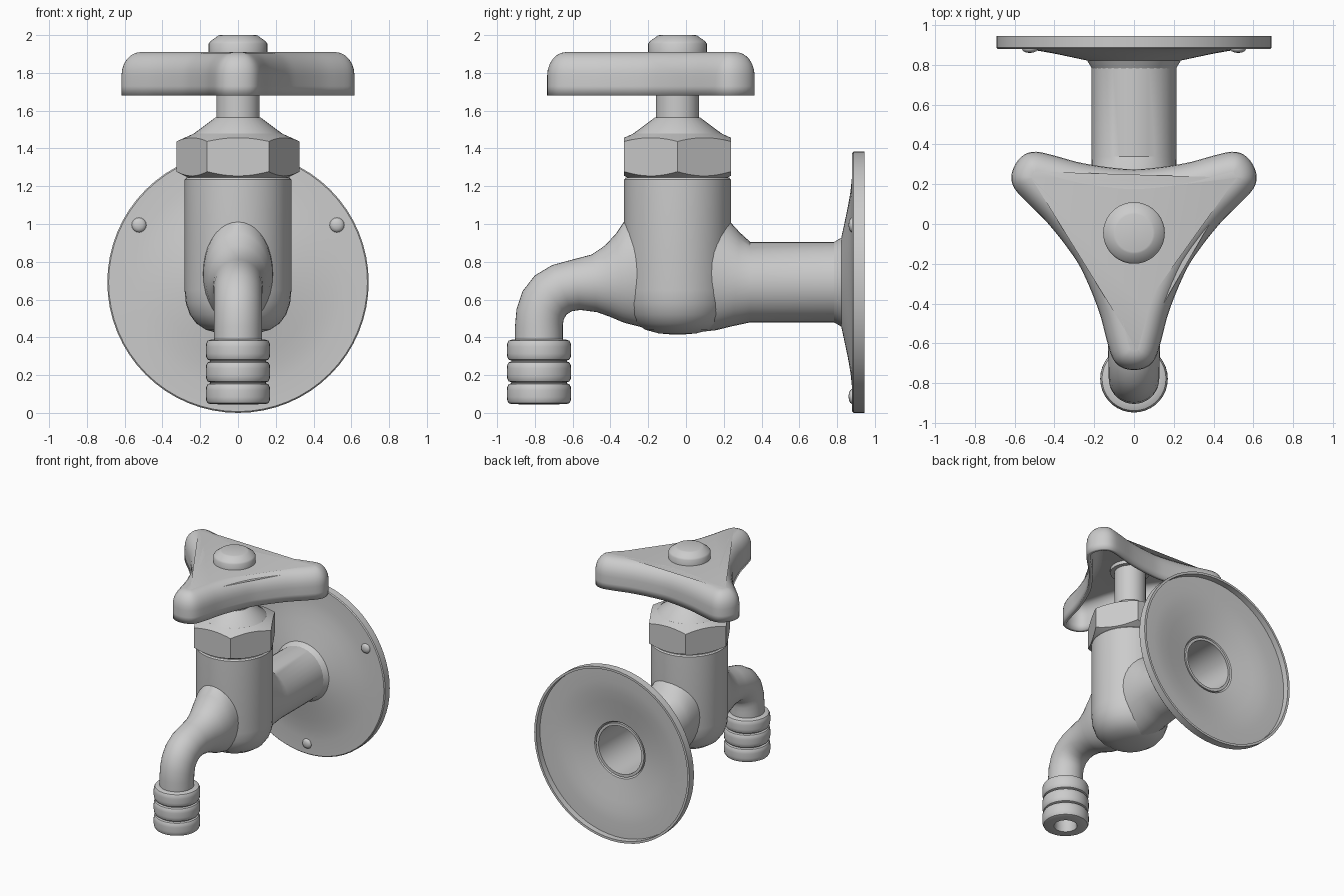
import bpy, bmesh
from math import cos, sin, pi, radians
from mathutils import Vector, Matrix

if "Cube" in bpy.data.objects:
    bpy.data.objects.remove(bpy.data.objects["Cube"])

AXIS_Y = -0.045      # upright axis of the valve
WALL_Z = 0.692       # height of the wall pipe axis
SPOUT_Y = -0.778     # axis of the hose end
SEG = 36


def loft(name, rings, closed=False, cap_start=True, cap_end=True, angle=35):
    """Skin a list of equal-length point rings."""
    bm = bmesh.new()
    rows = [[bm.verts.new(p) for p in ring] for ring in rings]
    pairs = list(zip(rows, rows[1:]))
    if closed:
        pairs.append((rows[-1], rows[0]))
    for a, b in pairs:
        n = len(a)
        for i in range(n):
            j = (i + 1) % n
            bm.faces.new((a[i], a[j], b[j], b[i]))
    if not closed and cap_start:
        bm.faces.new(rows[0])
    if not closed and cap_end:
        bm.faces.new(rows[-1])
    bmesh.ops.recalc_face_normals(bm, faces=bm.faces)
    mesh = bpy.data.meshes.new(name)
    bm.to_mesh(mesh)
    bm.free()
    obj = bpy.data.objects.new(name, mesh)
    bpy.context.collection.objects.link(obj)
    bpy.ops.object.select_all(action='DESELECT')
    obj.select_set(True)
    bpy.context.view_layer.objects.active = obj
    bpy.ops.object.shade_smooth_by_angle(angle=radians(angle))
    return obj


def circle(n=SEG):
    return [(cos(2 * pi * i / n), sin(2 * pi * i / n)) for i in range(n)]


def upright(name, profile, y=AXIS_Y, n=SEG, **kw):
    """Turn a (radius, z) profile about a vertical axis."""
    return loft(name, [[(r * c, y + r * s, z) for c, s in circle(n)]
                       for r, z in profile], **kw)


def wallward(profile, x=0, z=WALL_Z, n=SEG):
    """Rings of a (radius, y) profile about an axis along y."""
    return [[(x + r * c, y, z + r * s) for c, s in circle(n)] for r, y in profile]


def section(top, bottom, half_width):
    """Ellipse spanning two (y, z) points on the centre plane."""
    t, b = Vector((0, *top)), Vector((0, *bottom))
    mid, up = (t + b) / 2, (t - b) / 2
    return [mid + up * s + Vector((half_width * c, 0, 0)) for c, s in circle()]


# Valve body with rounded base
upright("valve_body", [(0.03, 0.415), (0.1, 0.421), (0.17, 0.44), (0.22, 0.473),
                       (0.255, 0.52), (0.276, 0.58), (0.283, 0.65),
                       (0.283, 1.235), (0.274, 1.245)])

# Spout: flared at the body, bending down to the hose end
loft("spout", [section(*s) for s in (
    ((-0.25, 1.04), (-0.10, 0.43), 0.19),
    ((-0.33, 1.01), (-0.24, 0.455), 0.183),
    ((-0.37, 0.95), (-0.33, 0.478), 0.172),
    ((-0.43, 0.885), (-0.40, 0.508), 0.155),
    ((-0.50, 0.838), (-0.47, 0.533), 0.14),
    ((-0.60, 0.812), (-0.56, 0.545), 0.132),
    ((-0.71, 0.782), (-0.605, 0.538), 0.13),
    ((-0.80, 0.728), (-0.633, 0.52), 0.128),
    ((-0.865, 0.645), (-0.647, 0.495), 0.127),
    ((-0.897, 0.55), (-0.652, 0.465), 0.127),
    ((-0.905, 0.46), (-0.652, 0.43), 0.127),
    ((-0.905, 0.37), (-0.652, 0.37), 0.127))])

# Hose end: three rounded ribs and an open bore
ribs = [(0.127, 0.39)]
for k in range(3):
    mid = 0.332 - 0.115 * k
    ribs += [(0.147 + 0.023 * r, mid + h) for r, h in (
        (0, 0.055), (0.6, 0.05), (0.92, 0.036), (1, 0.018),
        (1, -0.018), (0.92, -0.036), (0.6, -0.05), (0, -0.055))]
ribs += [(0.085, 0.045), (0.08, 0.055), (0.08, 0.3)]
upright("hose_end", ribs, y=SPOUT_Y)

# Wall pipe: flares into the body, hollow at the wall
flare = [section(*s) for s in (
    ((0.08, 1.12), (0.0, 0.42), 0.22),
    ((0.235, 1.01), (0.16, 0.438), 0.217),
    ((0.285, 0.955), (0.25, 0.46), 0.214))]
loft("wall_pipe", flare + wallward(
    [(0.213, 0.34), (0.213, 0.84), (0.192, 0.84), (0.192, 0.36)]))

# Dished wall plate
loft("wall_plate", wallward([
    (0.205, 0.77), (0.235, 0.822), (0.3, 0.836), (0.4, 0.857), (0.48, 0.871),
    (0.56, 0.879), (0.685, 0.88), (0.692, 0.887), (0.692, 0.945), (0.674, 0.945),
    (0.674, 0.898), (0.56, 0.897), (0.48, 0.889), (0.4, 0.875), (0.3, 0.855),
    (0.225, 0.842), (0.2, 0.8)], n=64), closed=True)

# Plate screws
for name, deg in (("left", 30), ("right", 150), ("lower", 270)):
    a = radians(deg)
    loft("screw_" + name, wallward(
        [(0.039, 0.893), (0.039, 0.878), (0.033, 0.869), (0.02, 0.863), (0.006, 0.861)],
        x=0.605 * cos(a), z=WALL_Z + 0.605 * sin(a), n=16))

# Hexagonal nut with cone-chamfered corners
FLAT = 0.2825
nut = [[], [], [], []]
for i in range(72):
    a = 2 * pi * i / 72
    r = FLAT / cos((a % (pi / 3)) - pi / 6)
    for ring, (rad, z) in zip(nut, (
            (0.26, 1.243), (r, 1.243 + (r - 0.26) * 0.52),
            (r, 1.478 - (r - 0.235) * 0.45), (0.235, 1.478))):
        ring.append((rad * cos(a), AXIS_Y + rad * sin(a), z))
loft("packing_nut", nut, angle=20)

# Bonnet cone, stem and handle cap
upright("bonnet", [(0.24, 1.47), (0.235, 1.478), (0.118, 1.565), (0.05, 1.567)])
upright("stem", [(0.115, 1.55), (0.115, 1.9)])
upright("stem_collar", [(0.145, 1.855), (0.145, 1.895)])
upright("handle_cap", [(0.155, 1.9), (0.155, 1.955), (0.147, 1.967),
                       (0.105, 1.997), (0.095, 2.0)])


# Three-armed handle: outline of one arm, mirrored and turned
def smooth_loop(pts, steps=3):
    """Closed Catmull-Rom curve through the points."""
    out, n = [], len(pts)
    for i in range(n):
        a, b, c, d = (pts[(i + k) % n] for k in (-1, 0, 1, 2))
        for s in range(steps):
            t = s / steps
            out.append(b + (c - a) * (t / 2) + (2 * a - 5 * b + 4 * c - d) * (t * t / 2)
                       + (3 * b - a - 3 * c + d) * (t ** 3 / 2))
    return out


half = [Vector(p) for p in ((0.69, 0), (0.675, 0.065), (0.63, 0.108), (0.54, 0.137),
                            (0.43, 0.165), (0.33, 0.2), (0.235, 0.24), (0.16, 0.277))]
arm = [Vector((p.x, -p.y)) for p in half[:0:-1]] + half[:-1]
outline = smooth_loop([Matrix.Rotation(radians(d), 2) @ p
                       for d in (-90, 30, 150) for p in arm])


def inset(pts, dist):
    res = []
    for i, p in enumerate(pts):
        t = (pts[(i + 1) % len(pts)] - pts[i - 1]).normalized()
        res.append(p + Vector((-t.y, t.x)) * dist)
    return res


ROUND = 0.1
layers = [(0, 1.68), (0, 1.73)] + [
    (ROUND * (1 - cos(a)), 1.785 + 0.125 * sin(a))
    for a in (radians(15 * k) for k in range(7))]
handle = loft("handle", [[(p.x, p.y + AXIS_Y, z) for p in inset(outline, d)]
                         for d, z in layers], cap_start=False)
shell = handle.modifiers.new("shell", 'SOLIDIFY')
shell.thickness = 0.028
shell.offset = -1
